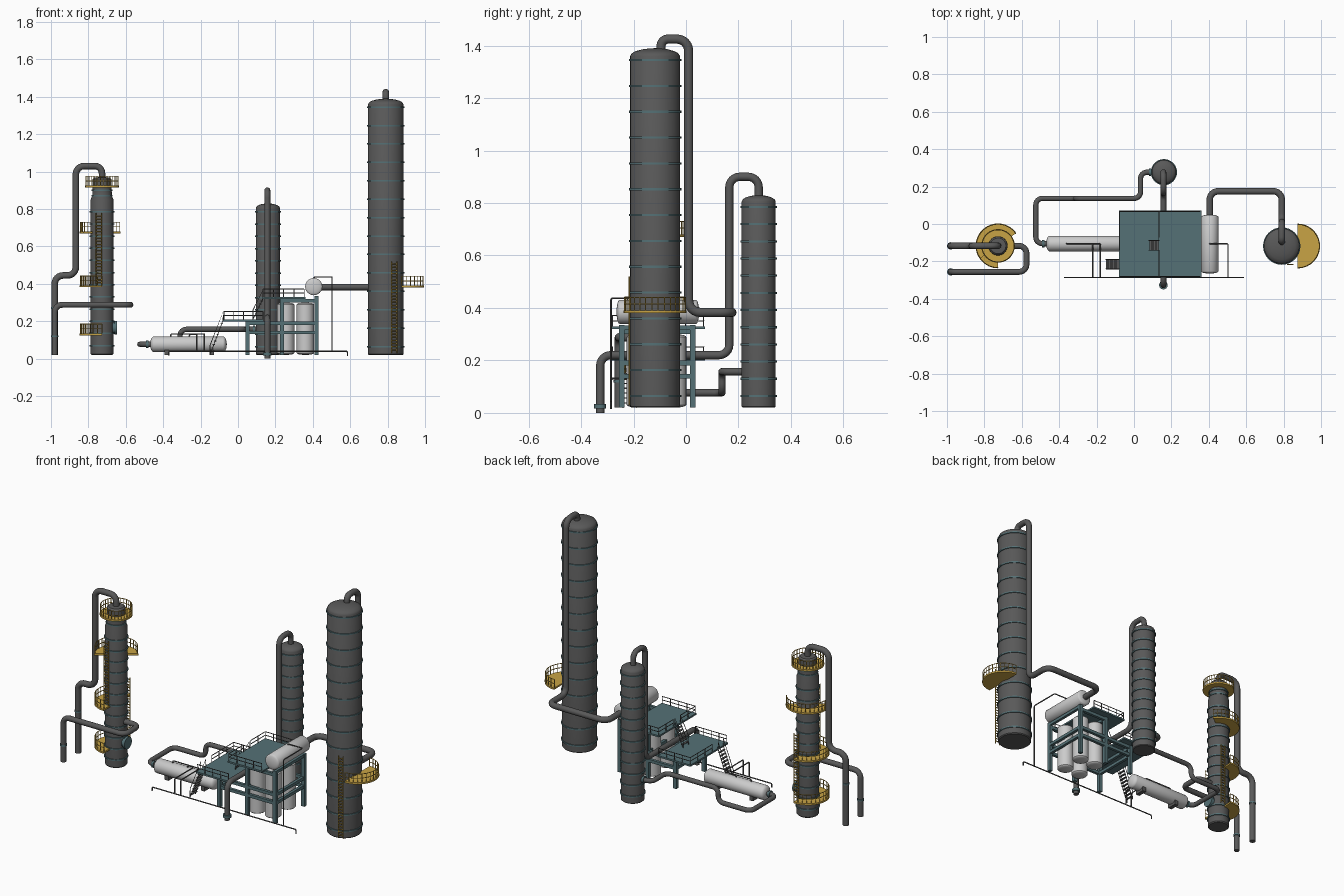
import bpy, bmesh, math
from mathutils import Vector, Matrix

if "Cube" in bpy.data.objects:
    bpy.data.objects.remove(bpy.data.objects["Cube"])


def mat(name, c):
    m = bpy.data.materials.new(name)
    m.diffuse_color = (*c, 1)
    m.use_nodes = True
    m.node_tree.nodes["Principled BSDF"].inputs["Base Color"].default_value = m.diffuse_color
    return m


DARK = mat("dark_grey", (0.1, 0.1, 0.1))
TEAL = mat("teal", (0.09, 0.165, 0.18))
YELLOW = mat("yellow", (0.58, 0.37, 0.06))


def finish(ob, m, smooth=True):
    if m:
        ob.data.materials.append(m)
    bpy.ops.object.select_all(action='DESELECT')
    ob.select_set(True)
    bpy.context.view_layer.objects.active = ob
    if smooth:
        bpy.ops.object.shade_smooth_by_angle(angle=math.radians(35))
    return ob


def from_bm(name, bm, m, smooth=True):
    bmesh.ops.recalc_face_normals(bm, faces=bm.faces)
    me = bpy.data.meshes.new(name)
    bm.to_mesh(me)
    bm.free()
    ob = bpy.data.objects.new(name, me)
    bpy.context.collection.objects.link(ob)
    return finish(ob, m, smooth)


def lathe(name, profiles, loc, m=None, axis='z', n=32):
    """Revolve (radius, height) profiles, capping both ends."""
    bm = bmesh.new()
    for prof in profiles:
        rows = [[bm.verts.new((r * math.cos(2 * math.pi * i / n), r * math.sin(2 * math.pi * i / n), z))
                 for i in range(n)] for r, z in prof]
        for a, b in zip(rows, rows[1:]):
            for i in range(n):
                bm.faces.new((a[i], a[(i + 1) % n], b[(i + 1) % n], b[i]))
        bm.faces.new(rows[0])
        bm.faces.new(rows[-1])
    if axis == 'x':
        bm.transform(Matrix.Rotation(math.pi / 2, 4, 'Y'))
    if axis == 'y':
        bm.transform(Matrix.Rotation(-math.pi / 2, 4, 'X'))
    bm.transform(Matrix.Translation(loc))
    return from_bm(name, bm, m)


def capsule(r, a, b, d):
    """Profile of a vessel with domed ends of depth d."""
    arc = [(r * math.cos(t), d * math.sin(t)) for t in (0, 0.35, 0.7, 1.05, 1.35, 1.53)]
    return [(p, a + d - q) for p, q in reversed(arc)] + [(p, b - d + q) for p, q in arc]


def boxes(name, items, m):
    bm = bmesh.new()
    for a, b in items:
        a, b = Vector(a), Vector(b)
        s = b - a
        bmesh.ops.create_cube(bm, size=1, matrix=Matrix.Translation((a + b) / 2) @ Matrix.Diagonal((*s, 1)))
    return from_bm(name, bm, m, False)


def tubes(name, paths, r, m, bend=0.0, res=4):
    """Round tubes along paths, with rounded corners when bend > 0."""
    cu = bpy.data.curves.new(name, 'CURVE')
    cu.dimensions = '3D'
    cu.bevel_depth, cu.bevel_resolution, cu.use_fill_caps = r, res, True
    for path in paths:
        p = [Vector(q) for q in path]
        pts = [p[0]]
        for a, c, b in zip(p, p[1:], p[2:]):
            if bend == 0:
                pts.append(c)
                continue
            d = min(bend, (a - c).length * 0.49, (b - c).length * 0.49)
            u, v = (a - c).normalized() * d, (b - c).normalized() * d
            for i in range(7):
                t = i / 6 * math.pi / 2
                pts.append(c + u * (1 - math.sin(t)) + v * (1 - math.cos(t)))
        pts.append(p[-1])
        sp = cu.splines.new('POLY')
        sp.points.add(len(pts) - 1)
        for s, q in zip(sp.points, pts):
            s.co = (*q, 1)
    ob = bpy.data.objects.new(name, cu)
    bpy.context.collection.objects.link(ob)
    finish(ob, m, False)
    bpy.ops.object.convert(target='MESH')
    return finish(bpy.context.object, None)


def railing(name, pts, h, m):
    """Posts at every point, with top and middle rails."""
    paths = [[(x, y, z + h * k) for x, y, z in pts] for k in (0.5, 1)]
    paths += [[(x, y, z), (x, y, z + h)] for x, y, z in pts]
    tubes(name, paths, 0.0022, m, 0, 1)


def platform(name, c, z, ri, ro, a0, a1):
    n = max(8, int((a1 - a0) / 12))
    ang = [math.radians(a0 + (a1 - a0) * i / n) for i in range(n + 1)]
    P = lambda r, t, zz: (c[0] + r * math.cos(t), c[1] + r * math.sin(t), zz)
    bm = bmesh.new()
    rows = [[bm.verts.new(P(r, t, zz)) for r, zz in ((ri, z - .01), (ro, z - .01), (ro, z), (ri, z))] for t in ang]
    for a, b in zip(rows, rows[1:]):
        for i in range(4):
            bm.faces.new((a[i], a[(i + 1) % 4], b[(i + 1) % 4], b[i]))
    bm.faces.new(rows[0])
    bm.faces.new(rows[-1])
    from_bm(name, bm, YELLOW, False)
    railing(name + "_railing", [P(ro - .004, t, z) for t in ang], 0.05, YELLOW)


def ladder(name, x, y, z0, z1, w=0.03):
    paths = [[(x + s * w / 2, y, z0), (x + s * w / 2, y, z1)] for s in (-1, 1)]
    n = int((z1 - z0) / 0.017)
    paths += [[(x - w / 2, y, z0 + .017 * i), (x + w / 2, y, z0 + .017 * i)] for i in range(1, n + 1)]
    tubes(name, paths, 0.003, YELLOW, 0, 1)


def stair(name, a, b, y0, y1, n):
    a, b = Vector(a), Vector(b)
    paths = []
    for y in (y0, y1):
        paths.append([(a.x, y, a.y), (b.x, y, b.y)])
        paths.append([(a.x, y, a.y), (a.x, y, a.y + .05), (b.x, y, b.y + .045), (b.x, y, b.y)])
    tubes(name + "_sides", paths, 0.0022, DARK, 0, 1)
    steps = [a.lerp(b, i / (n + 1)) for i in range(1, n + 1)]
    boxes(name + "_treads", [((s.x - .006, y0, s.y - .002), (s.x + .006, y1, s.y + .002)) for s in steps], DARK)


def hoops(name, r, zs, loc):
    lathe(name, [[(r - .003, z - .004), (r + .005, z - .004), (r + .005, z + .004), (r - .003, z + .004)]
                 for z in zs], loc, TEAL)


def flange(name, loc, axis='z', r=0.023, h=0.008):
    lathe(name, [[(r, -h), (r, h)]], loc, TEAL, axis, 16)


PR = 0.0175
# Tall right column
R = (0.79, -0.118, 0)
body = capsule(0.095, 0.02, 1.39, 0.03)
lathe("tall_column", [[(0.09, 0.02), (0.095, 0.025)] + body[6:]], R, DARK, n=40)
hoops("tall_column_hoops", 0.095, [1.345 - .0985 * i for i in range(14)], R)
platform("tall_column_platform", (0.875, -0.118), 0.39, 0.003, 0.12, -90, 90)
ladder("tall_column_ladder", 0.835, -0.216, 0.03, 0.52)
tubes("overhead_pipe", [[(.79, -.095, 1.37), (.79, -.095, 1.425), (.79, .01, 1.425), (.79, .01, .383),
                         (.79, .175, .383), (.405, .175, .383), (.405, .03, .383)]], PR, DARK, 0.045)

# Middle column
M = (0.16, 0.277, 0)
body = capsule(0.065, 0.02, 0.83, 0.025)
lathe("middle_column", [[(0.061, 0.02), (0.065, 0.024)] + body[6:]], M, DARK)
hoops("middle_column_hoops", 0.065, [0.785 - .0655 * i for i in range(12)], M)
tubes("middle_top_pipe", [[(.157, .277, .81), (.157, .277, .9), (.157, .165, .9), (.157, .165, .22),
                           (.157, -.327, .22), (.157, -.327, 0)]], PR * .9, DARK, 0.04)
flange("middle_pipe_flange", (.157, -.327, .025))
tubes("drum_feed_pipe", [[(.11, .277, .157), (.035, .277, .157), (.035, .137, .157), (-.31, .137, .157),
                          (-.31, .137, .077), (-.525, .137, .077), (-.525, -.105, .077), (-.45, -.105, .077)]],
      PR * .8, DARK, 0.035)
flange("column_nozzle_flange", (.085, .277, .157), 'x', .02, .006)
flange("drum_nozzle_flange", (-.485, -.105, .077), 'x', .02, .006)

# Horizontal drums and vertical tanks
lathe("ground_drum", [capsule(0.042, -0.47, -0.06, 0.02)], (0, -.105, .077), None, 'x')
boxes("ground_drum_saddles", [((x - .012, -.135, .02), (x + .012, -.075, .05)) for x in (-.38, -.14)], DARK)
lathe("upper_drum", [capsule(0.046, -0.265, 0.05, 0.012)], (.405, 0, .385), None, 'y')
for i, (x, y) in enumerate([(x, y) for x in (.255, .36) for y in (-.18, -.045)]):
    lathe("vertical_tank_%d" % (i + 1), [capsule(0.046, 0.02, 0.3, 0.01)], (x, y, 0), None)

# Steel structure
YS = (-.245, .025)
g = .0105
items = [((x - g, y - g, .02), (x + g, y + g, t)) for x, t in ((.05, .2), (.235, .32), (.42, .335)) for y in YS]
items += [((.05, y - g * .8, z - .009), (.42, y + g * .8, z + .009)) for y in YS for z in (.19, .14)]
items += [((x - g * .8, YS[0], z - .009), (x + g * .8, YS[1], z + .009))
          for x, z in ((.05, .19), (.235, .19), (.42, .19), (.42, .14), (.05, .14), (.235, .31), (.42, .325))]
items += [((.235, y - g * .8, .3), (.42, y + g * .8, .318)) for y in YS]
boxes("steel_frame", items, TEAL)
boxes("lower_deck", [((-.08, -.285, .2), (.135, .072, .21))], TEAL)
boxes("upper_deck", [((.13, -.285, .32), (.36, .072, .33))], TEAL)


def deck_rail(name, xs, z, sides):
    ys = [-.28 + .0695 * i for i in range(6)]
    front = [(x, -.28, z) for x in xs]
    back = [(x, .0675, z) for x in xs]
    railing(name + "_front", front, .042, DARK)
    railing(name + "_back", back, .042, DARK)
    for i, (x, keep) in enumerate(sides):
        railing(name + "_side_%d" % i, [(x, y, z) for y in ys if keep(y)], .042, DARK)


deck_rail("lower_railing", [-.075 + .052 * i for i in range(5)], .21, [(-.076, lambda y: y > -.2)])
deck_rail("upper_railing", [.134 + .055 * i for i in range(5)], .33,
          [(.134, lambda y: y < -.13), (.134, lambda y: y > -.1)])
stair("lower_stair", (-.15, .02), (-.08, .205), -.24, -.19, 9)
stair("upper_stair", (.08, .21), (.135, .325), -.14, -.088, 6)

# Thin service lines
tubes("service_lines", [
    [(-.37, -.286, .018), (-.37, -.286, .04), (.585, -.286, .04), (.585, -.286, .015)],
    [(.503, -.286, .04), (.503, -.286, .437), (.503, -.105, .437), (.405, -.105, .437), (.405, -.105, .42)],
    [(-.26, -.105, .1), (-.26, -.105, .13), (-.22, -.105, .13), (-.22, -.286, .13), (-.22, -.286, .04)],
    [(-.36, -.105, .1), (-.36, -.105, .132), (-.18, -.105, .132), (-.18, -.286, .132), (-.18, -.286, .04)],
], 0.0035, DARK, 0.008, 2)

# Left column with stepped top
L = (-0.727, -0.117, 0)
lathe("left_column", [[(.056, .02), (.061, .026), (.061, .85), (.052, .872), (.052, .895), (.05, .96),
                       (.042, .968), (.02, .97)]], L, DARK)
hoops("left_column_hoops", 0.061, [.07 + .065 * i for i in range(12)], L)
hoops("left_column_neck_hoops", 0.052, [.872, .9], L)
lathe("left_column_manhole", [[(.03, 0), (.03, .012), (.036, .012), (.036, .024)]], (-.672, -.117, .165), TEAL, 'x', 20)
platform("left_top_platform", L, .925, .045, .09, 0, 360)
platform("left_upper_platform", L, .68, .058, .12, 35, 215)
platform("left_middle_platform", L, .392, .058, .12, 85, 270)
platform("left_lower_platform", L, .135, .058, .12, 85, 270)
ladder("left_front_ladder", -.745, -.188, .39, .78)
ladder("left_back_ladder", -.7, -.045, .135, .52)
tubes("left_top_pipe", [[(-.727, -.117, .95), (-.727, -.117, 1.03), (-.867, -.117, 1.03), (-.867, -.117, .445),
                         (-.98, -.117, .445), (-.98, -.117, .02)]], PR, DARK, 0.045)
tubes("left_loop_pipe", [[(-.68, -.117, .288), (-.575, -.117, .288), (-.575, -.256, .288),
                          (-.98, -.256, .288), (-.98, -.256, .02)]], PR * .9, DARK, 0.04)
for i, y in enumerate((-.117, -.256)):
    flange("left_pipe_flange_%d" % (i + 1), (-.98, y, .12 + .15 * (1 - i)), 'z', .0195, .005)
